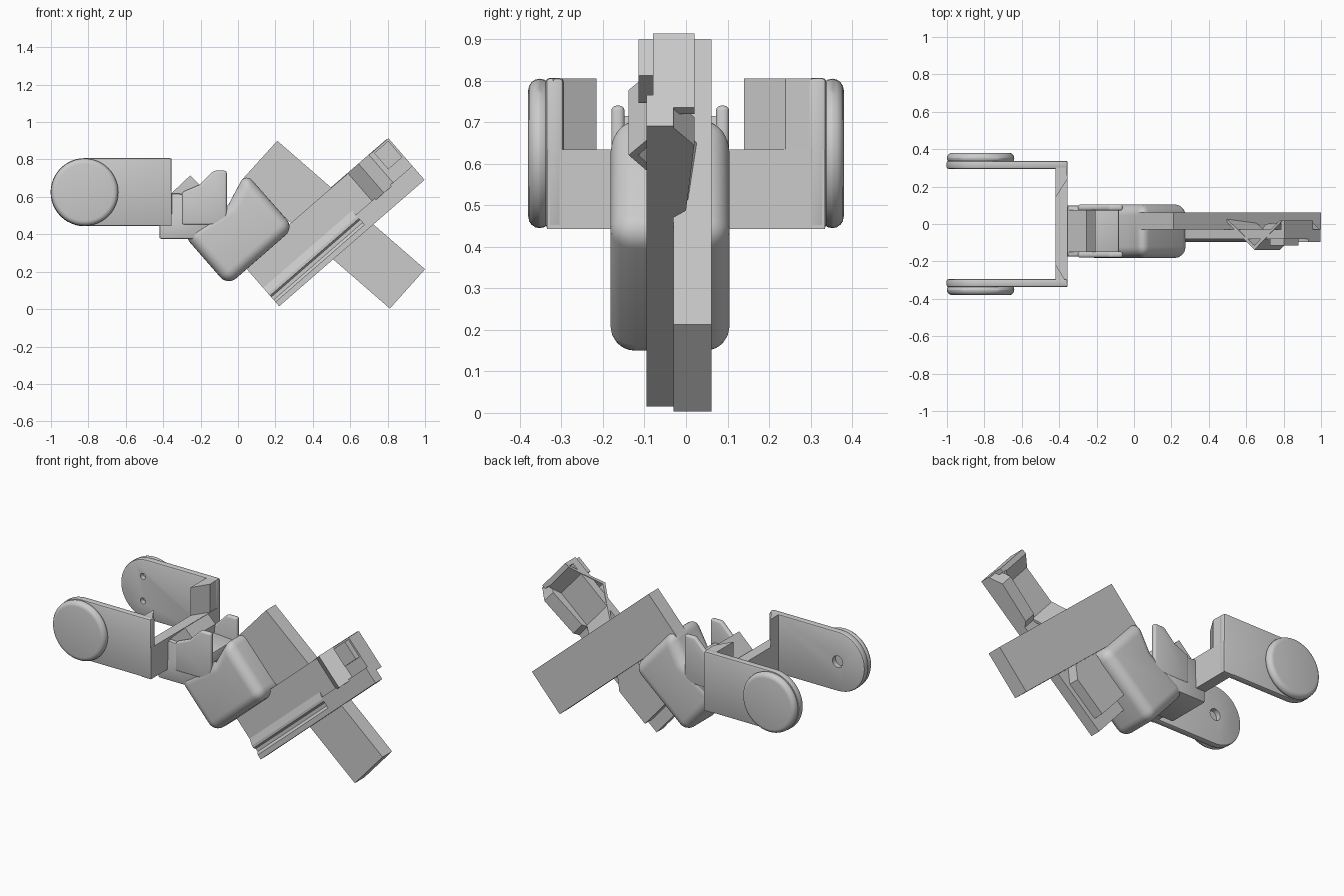
import bpy, bmesh, math
from mathutils import Vector

cube = bpy.data.objects.get("Cube")
if cube:
    bpy.data.objects.remove(cube, do_unlink=True)

grey = bpy.data.materials.new("plain grey")
grey.use_nodes = True
grey.diffuse_color = (0.6, 0.6, 0.6, 1)
grey.node_tree.nodes["Principled BSDF"].inputs["Base Color"].default_value = (0.6, 0.6, 0.6, 1)


# Frames that turn profile coordinates (a, b) and depth c into a position
def side(a, b, c):
    return (a, c, b)


def plan(a, b, c):
    return (a, b, c)


def rail_side(s, w, y):
    return (0.22 + 0.755 * s - 0.656 * w, y, 0.015 + 0.656 * s + 0.755 * w)


def rail_plan(s, y, w):
    return rail_side(s, w, y)


def rail_section(w, y, s):
    return rail_side(s, w, y)


def prism(name, frame, points, lo, hi, bevel=0, segments=3):
    bm = bmesh.new()
    ends = [[bm.verts.new(frame(a, b, c)) for a, b in points] for c in (lo, hi)]
    bm.faces.new(ends[0])
    bm.faces.new(ends[1][::-1])
    n = len(points)
    for i in range(n):
        j = (i + 1) % n
        bm.faces.new((ends[0][j], ends[0][i], ends[1][i], ends[1][j]))
    bmesh.ops.recalc_face_normals(bm, faces=bm.faces)
    mesh = bpy.data.meshes.new(name)
    bm.to_mesh(mesh)
    bm.free()
    ob = bpy.data.objects.new(name, mesh)
    bpy.context.collection.objects.link(ob)
    mesh.materials.append(grey)
    bpy.ops.object.select_all(action="DESELECT")
    bpy.context.view_layer.objects.active = ob
    ob.select_set(True)
    if bevel:
        mod = ob.modifiers.new("rounding", "BEVEL")
        mod.width = bevel
        mod.segments = segments
        mod.angle_limit = math.radians(35)
        bpy.ops.object.modifier_apply(modifier=mod.name)
        bpy.ops.object.shade_smooth_by_angle()
    return ob


def rect(a0, b0, a1, b1):
    return [(a0, b0), (a1, b0), (a1, b1), (a0, b1)]


def arc(cx, cz, r, start, end, n):
    steps = [math.radians(start + (end - start) * i / n) for i in range(n + 1)]
    return [(cx + r * math.cos(t), cz + r * math.sin(t)) for t in steps]


def drill(ob, x, z, r, y0, y1):
    cutter = prism("hole_cutter", side, arc(x, z, r, 0, 345, 23), y0, y1)
    cutter.hide_render = True
    bpy.context.view_layer.objects.active = ob
    mod = ob.modifiers.new("hole", "BOOLEAN")
    mod.operation = "DIFFERENCE"
    mod.object = cutter
    bpy.ops.object.modifier_apply(modifier=mod.name)
    bpy.data.objects.remove(cutter, do_unlink=True)


# Forked bracket: two arms with round ends and domed discs
arm = arc(-0.82, 0.625, 0.182, 90, 270, 24) + [(-0.355, 0.443), (-0.355, 0.807)]
for label, sign in (("left", 1), ("right", -1)):
    ob = prism(label + "_arm", side, arm, sign * 0.295, sign * 0.338, 0.01, 2)
    if sign > 0:
        for dz in (-0.075, 0.075):
            drill(ob, -0.85, 0.625 + dz, 0.018, 0.28, 0.325)
    else:
        drill(ob, -0.82, 0.625, 0.035, -0.325, -0.28)
    prism(label + "_disc", side, arc(-0.82, 0.625, 0.18, 0, 352.5, 47),
          sign * 0.325, sign * 0.38, 0.03, 4)

# Cross plate with slanted gussets
prism("cross_plate", side, rect(-0.42, 0.443, -0.355, 0.635), -0.335, 0.335)
prism("left_gusset", plan,
      [(-0.42, 0.33), (-0.36, 0.33), (-0.356, 0.24), (-0.42, 0.14)], 0.63, 0.806)
prism("right_gusset", plan,
      [(-0.42, -0.33), (-0.36, -0.33), (-0.356, -0.32), (-0.42, -0.215)], 0.63, 0.806)

# Neck, with a tooth between two cheeks
prism("neck", side, [(-0.42, 0.375), (-0.18, 0.375), (-0.08, 0.5), (-0.08, 0.6),
                     (-0.355, 0.62), (-0.355, 0.5), (-0.42, 0.5)], -0.175, 0.1, 0.01, 2)
prism("tooth", side, [(-0.355, 0.6), (-0.355, 0.62), (-0.255, 0.715),
                      (-0.205, 0.665), (-0.22, 0.55)], -0.15, 0.075)
cheek = [(-0.3, 0.45), (-0.3, 0.625), (-0.205, 0.665), (-0.13, 0.74),
         (-0.06, 0.74), (-0.06, 0.45)]
for label, y0, y1 in (("right", -0.18, -0.148), ("left", 0.072, 0.104)):
    prism(label + "_cheek", side, cheek, y0, y1, 0.012, 3)

# Rounded body
prism("body", side, [(-0.295, 0.4), (-0.055, 0.125), (0.3, 0.435), (0.04, 0.73),
                     (-0.05, 0.56)], -0.182, 0.105, 0.06, 6)

# Long slab crossing behind the rail
prism("crossing_slab", side, [(0.21, 0.9), (1, 0.213), (0.812, 0.003), (0.02, 0.69)],
      -0.03, 0.062)

# Rail with two ridges along its lower part
prism("rail", rail_side, rect(0, 0, 1.03, 0.295), -0.08, -0.03)
prism("rail_ridges", rail_section,
      [(0, -0.07), (0, -0.095), (0.03, -0.095), (0.045, -0.082), (0.065, -0.082),
       (0.075, -0.095), (0.09, -0.095), (0.13, -0.08), (0.13, -0.07)], 0, 0.63)
prism("rail_face", rail_side, rect(0.63, 0, 1.03, 0.1), -0.095, -0.07)

# Folded plate at the top of the rail
prism("folded_plate", rail_plan,
      [(0.6, 0.03), (0.82, -0.138), (1.02, 0.02), (1.0, 0.02), (0.82, -0.115),
       (0.62, 0.03)], 0.09, 0.298)
prism("end_wall", rail_side, rect(1.005, 0.06, 1.03, 0.295), -0.06, 0.02)
prism("end_catch", rail_side, rect(0.92, 0.17, 1.02, 0.285), -0.115, -0.045)
prism("back_wedge", rail_plan,
      [(0.69, -0.035), (0.72, 0), (0.96, 0.02), (1.03, -0.035)], 0, 0.09)

# Block behind the lower end of the rail
prism("rear_block", rail_side,
      [(0.07, 0.03), (0.3, 0.03), (0.38, 0.1), (0.38, 0.27), (0.07, 0.27)], -0.035, 0.035)
